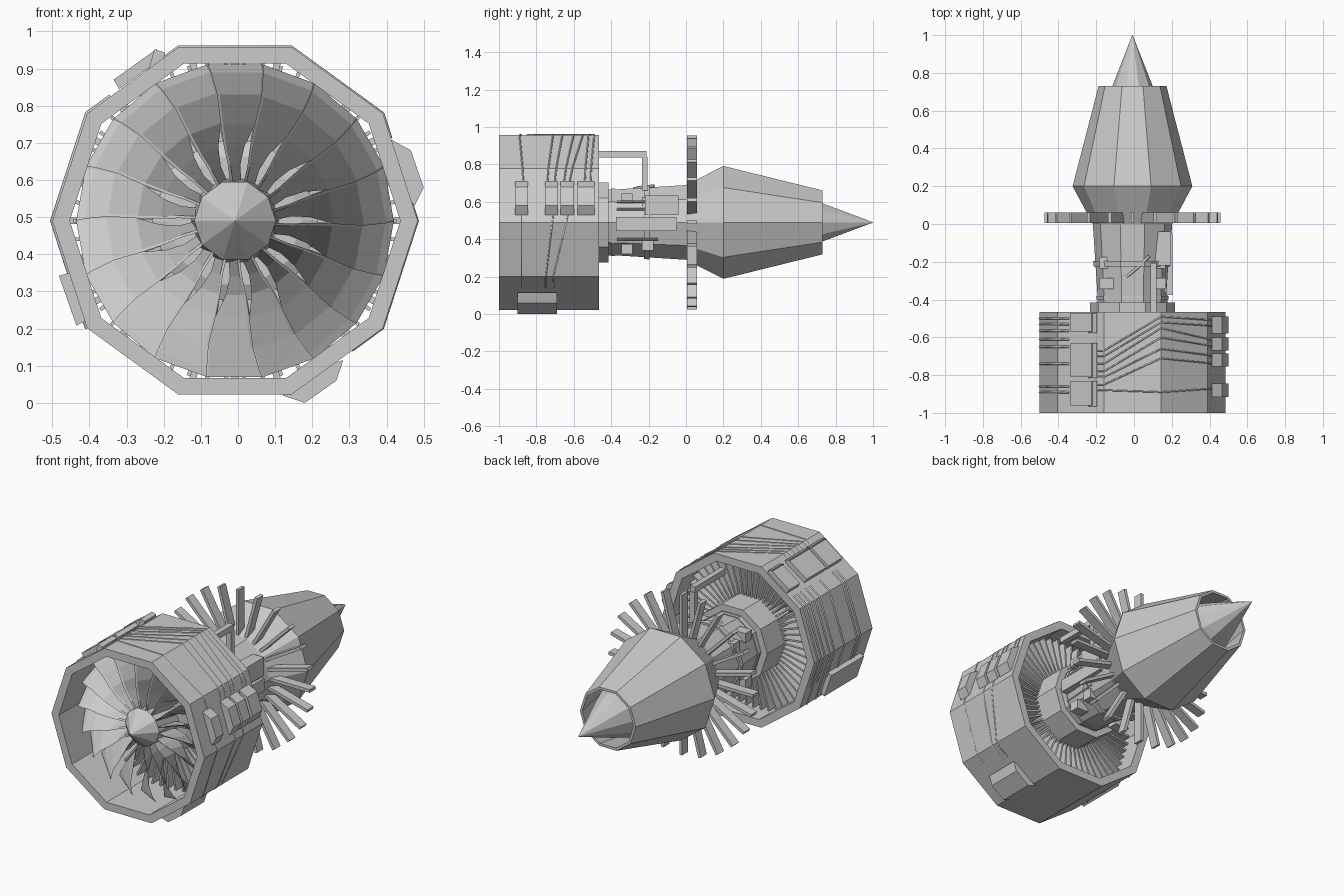
import bpy, bmesh
from math import sin, cos, radians, floor

if "Cube" in bpy.data.objects:
    bpy.data.objects.remove(bpy.data.objects["Cube"])

CX, CZ, N = -0.008, 0.49, 10          # engine axis and number of sides
CASE_R = 0.492


def P(r, deg, y):
    a = radians(deg)
    return (CX + r * cos(a), y, CZ + r * sin(a))


def make(name, verts, faces):
    me = bpy.data.meshes.new(name)
    me.from_pydata(verts, [], faces)
    bm = bmesh.new()
    bm.from_mesh(me)
    bmesh.ops.recalc_face_normals(bm, faces=bm.faces)
    bm.to_mesh(me)
    bm.free()
    ob = bpy.data.objects.new(name, me)
    bpy.context.collection.objects.link(ob)
    return ob


def lathe(name, profile, closed=False):
    """Ten-sided body from (y, radius) points; closed makes a hollow shell."""
    k = len(profile)
    verts = [P(r, 360 / N * i, y) for y, r in profile for i in range(N)]
    faces = []
    for j in range(k if closed else k - 1):
        a, b = j * N, (j + 1) % k * N
        for i in range(N):
            n = (i + 1) % N
            faces.append((a + i, a + n, b + n, b + i))
    if not closed:
        faces += [tuple(range(N)), tuple(range((k - 1) * N, k * N))]
    return make(name, verts, faces)


def prism(name, pts, y0, y1):
    """Front-view outline (x, z) extruded along y."""
    k = len(pts)
    verts = [(x, y, z) for y in (y0, y1) for x, z in pts]
    faces = [(i, (i + 1) % k, k + (i + 1) % k, k + i) for i in range(k)]
    return make(name, verts, faces + [tuple(range(k)), tuple(range(k, 2 * k))])


def box(name, x0, x1, y0, y1, z0, z1):
    return prism(name, [(x0, z0), (x1, z0), (x1, z1), (x0, z1)], y0, y1)


def ring_of(name, count, sections, offset=0):
    """Radial vanes: every section is (radius, four (tangent, y) corners)."""
    verts, faces = [], []
    for c in range(count):
        base, a = len(verts), radians(offset + 360 * c / count)
        for r, corners in sections:
            for t, y in corners:
                verts.append((CX + r * cos(a) - t * sin(a), y, CZ + r * sin(a) + t * cos(a)))
        for s in range(len(sections) - 1):
            b = base + 4 * s
            faces += [(b + i, b + (i + 1) % 4, b + 4 + (i + 1) % 4, b + 4 + i) for i in range(4)]
        e = base + 4 * (len(sections) - 1)
        faces += [tuple(range(base, base + 4)), tuple(range(e, e + 4))]
    return make(name, verts, faces)


def tube(name, pts, r=0.008):
    cu = bpy.data.curves.new(name, 'CURVE')
    cu.dimensions, cu.bevel_depth, cu.bevel_resolution, cu.use_fill_caps = '3D', r, 0, True
    sp = cu.splines.new('POLY')
    sp.points.add(len(pts) - 1)
    for p, co in zip(sp.points, pts):
        p.co = (*co, 1)
    tmp = bpy.data.objects.new(name + "_path", cu)
    me = bpy.data.meshes.new_from_object(tmp)
    bpy.data.objects.remove(tmp)
    ob = bpy.data.objects.new(name, me)
    bpy.context.collection.objects.link(ob)
    return ob


def case_pipe(name, path, lift=-0.001, r=0.005):
    """Pipe hugging the fan case through (angle, y) points."""
    def on_case(d, y):
        return P((CASE_R + lift) * cos(radians(18)) / cos(radians(d % 36 - 18)), d, y)
    pts = [on_case(*path[0])]
    for (d0, y0), (d1, y1) in zip(path, path[1:]):
        lo, hi = sorted((d0, d1))
        bends = [36 * m for m in range(floor(lo / 36) + 1, floor(hi / 36) + 1) if lo < 36 * m < hi]
        for d in (bends if d1 > d0 else bends[::-1]):
            pts.append(on_case(d, y0 + (y1 - y0) * (d - d0) / (d1 - d0)))
        pts.append(on_case(d1, y1))
    return tube(name, pts, r)


# Fan case, hollow
lathe("fan_case", [(-1, CASE_R), (-0.465, CASE_R), (-0.465, 0.445), (-1, 0.445)], True)

# Spinner and twisted fan blades
lathe("spinner", [(-0.98, 0.001), (-0.87, 0.11), (-0.66, 0.12)])
secs = []
for r, w, sh, y0, y1 in [(0.09, .022, 0, -.87, -.73), (0.15, .026, .006, -.88, -.73),
                         (0.20, .048, .006, -.88, -.73), (0.26, .086, -.004, -.88, -.74),
                         (0.34, .116, -.010, -.87, -.75), (0.40, .138, -.004, -.86, -.765),
                         (0.421, .143, .002, -.85, -.775)]:
    t = 0.007
    secs.append((r, [(sh + w / 2, y0), (sh - w / 2, y1), (sh - w / 2 - t, y1 + t), (sh + w / 2 - t, y0 + t)]))
ring_of("fan_blades", 18, secs, 10)

# Outlet guide vanes behind the fan
ring_of("guide_vanes", 54, [(r, [(-.005, -.67), (.005, -.67), (.005, -.57), (-.005, -.57)]) for r in (.19, .435)])

# Core body, flared turbine section and hollow exhaust nozzle
lathe("core_drum", [(-0.7, 0.18), (-0.68, 0.224), (-0.415, 0.224), (-0.415, 0.185), (-0.40, 0.185),
                    (-0.40, 0.19), (-0.38, 0.19), (-0.38, 0.185), (0.0, 0.21)])
lathe("core_flange", [(-0.225, 0.206), (-0.195, 0.208)])
lathe("exhaust_nozzle", [(0, 0.21), (0.2, 0.317), (0.57, 0.221), (0.73, 0.18), (0.73, 0.165),
                         (0.55, 0.20), (0.2, 0.28), (0, 0.18)], True)
lathe("exhaust_cone", [(0.3, 0.2), (0.55, 0.17), (0.73, 0.107), (1.0, 0.001)])

# Rear radial vanes
ring_of("rear_vanes", 24, [(r, [(-.009, .005), (.009, .005), (.009, .06), (-.009, .06)]) for r in (0.19, 0.466)])

# Equipment boxes on the fan case
for i, (a, b) in enumerate([(-.57, -.47), (-.81, -.63), (-.96, -.83)]):
    prism(f"upper_left_box_{i}", [(-.20, .93), (-.22, .952), (-.335, .87), (-.32, .845)], a, b)
    prism(f"upper_left_strip_{i}", [(-.20, .925), (-.197, .943), (-.225, .952), (-.24, .90)], a - .006, b)
for i, (a, b) in enumerate([(-.915, -.845), (-.755, -.685), (-.67, -.60), (-.58, -.49)]):
    prism(f"right_box_{i}", [(.41, .71), (.465, .68), (.5, .58), (.475, .53), (.455, .56)], a, b)
prism("lower_right_box", [(.12, .02), (.18, .0), (.265, .06), (.283, .115), (.25, .105)], -.9, -.69)
prism("lower_left_box", [(-.44, .355), (-.482, .342), (-.435, .208), (-.40, .225)], -.95, -.65)

# Pipes over the top between the left and right boxes
for i, (yl, ye, yb) in enumerate([(-.67, -.49, -.51), (-.70, -.52, -.54), (-.74, -.55, -.62), (-.78, -.60, -.65),
                                  (-.81, -.66, -.70), (-.85, -.71, -.74), (-.88, -.89, -.87)]):
    case_pipe(f"top_pipe_{i}", [(120, yl), (108, yl), (72, ye), (28, yb)])
# Pipes around the left side
for i, y in enumerate([-.50, -.53, -.565, -.61, -.65, -.74, -.86, -.89]):
    case_pipe(f"left_pipe_{i}", [(135, y), (216 if i % 2 else 200, y)], r=0.007)
# Pipes from the right boxes down to the lower box
for i, (y0, y1) in enumerate([(-.63, -.71), (-.71, -.75), (-.88, -.88)]):
    case_pipe(f"right_pipe_{i}", [(6, y0), (-36, y1), (-48, y1)], lift=-.002)

# Bleed pipe running from the case down to the core
box("bleed_pipe_run", .088, .12, -.49, -.21, .838, .872)
prism("bleed_pipe_drop", [(.088, .66), (.12, .66), (.12, .84), (.088, .84)], -.235, -.205)

# Accessories on the core
box("core_side_box", .13, .205, -.375, -.05, .445, .52)
box("core_upper_box", .10, .195, -.22, -.04, .53, .635)
for i, (y, z) in enumerate([(-.31, .34), (-.31, .61), (-.2, .59), (-.2, .36)]):
    for s, side in ((-1, "left"), (1, "right")):
        box(f"core_{side}_unit_{i}", CX + s * .10, CX + s * .175, y - .035, y + .025, z - .02, z + .035)
tube("core_top_pipe", [(-.04, -.28, .67), (.02, -.23, .68), (.08, -.17, .685)], 0.008)
for i, z in enumerate((.40, .56, .60)):
    tube(f"core_side_pipe_{i}", [(.165, -.37, z), (.18, -.15, z)], 0.006)
